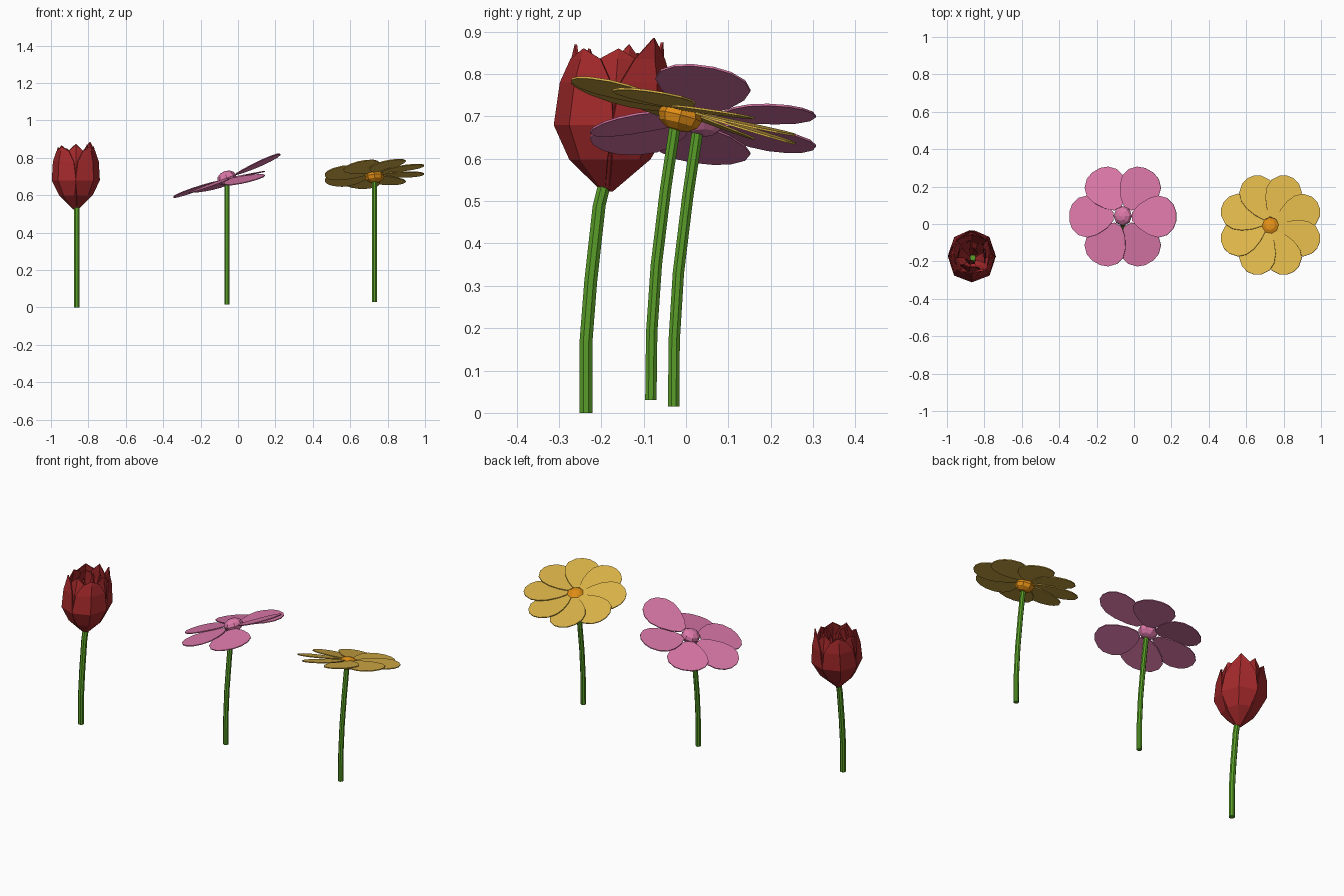
import bpy, bmesh, math
from mathutils import Vector, Matrix

if "Cube" in bpy.data.objects:
    bpy.data.objects.remove(bpy.data.objects["Cube"])


def material(name, col):
    m = bpy.data.materials.new(name)
    m.diffuse_color = (*col, 1)
    m.use_nodes = True
    m.node_tree.nodes["Principled BSDF"].inputs["Base Color"].default_value = m.diffuse_color
    return m


GREEN = material("stem green", (0.10, 0.34, 0.021))
RED = material("deep red", (0.37, 0.022, 0.024))
PINK = material("petal pink", (0.72, 0.19, 0.40))
YELLOW = material("petal yellow", (0.72, 0.46, 0.066))
ORANGE = material("centre orange", (0.75, 0.27, 0.008))


def finish(bm, name, mat, thickness=0):
    bmesh.ops.recalc_face_normals(bm, faces=bm.faces) if not thickness else None
    me = bpy.data.meshes.new(name)
    bm.to_mesh(me)
    bm.free()
    me.materials.append(mat)
    ob = bpy.data.objects.new(name, me)
    bpy.context.collection.objects.link(ob)
    if thickness:
        s = ob.modifiers.new("thickness", "SOLIDIFY")
        s.thickness = thickness
        s.offset = 0
    return ob


def stem(name, x, path, r, sides=8):
    """Faceted tube through (y, z) points."""
    bm = bmesh.new()
    rings = []
    for y, z in path:
        rings.append([bm.verts.new((x + r * math.cos(a), y + r * math.sin(a), z))
                      for a in (math.tau * (i + 0.5) / sides for i in range(sides))])
    for lo, hi in zip(rings, rings[1:]):
        for i in range(sides):
            j = (i + 1) % sides
            bm.faces.new((lo[i], lo[j], hi[j], hi[i]))
    bm.faces.new(rings[0][::-1])
    bm.faces.new(rings[-1])
    finish(bm, name, GREEN)


def centre(name, loc, r, flat, tilt, mat):
    bm = bmesh.new()
    m = Matrix.Translation(loc) @ Matrix.Rotation(tilt[0], 4, 'X') @ \
        Matrix.Rotation(tilt[1], 4, 'Y') @ Matrix.Diagonal((1, 1, flat, 1))
    bmesh.ops.create_uvsphere(bm, u_segments=8, v_segments=6, radius=r, matrix=m)
    finish(bm, name, mat)


def flat_petal(name, c, angle, outline, slope, twist, mat):
    """Rounded flat petal; slope = rise along x and y, twist = rise across."""
    bm = bmesh.new()
    d = Vector((math.cos(angle), math.sin(angle)))
    n = Vector((-d.y, d.x))
    pts = [(r, -w) for r, w in outline] + [(r, w) for r, w in reversed(outline)]
    vs = []
    for r, w in pts:
        p = d * r + n * w
        z = slope[0] * p.x + slope[1] * p.y + twist * w
        vs.append(bm.verts.new((c[0] + p.x, c[1] + p.y, c[2] + z)))
    bm.faces.new(vs)
    finish(bm, name, mat, 0.005)


def cup_petal(name, c, angle, radial, dz, top):
    """Pointed, folded petal of the red bud."""
    rows = [(0.012, 0.525, 25), (0.095, 0.60, 42), (0.138, 0.68, 46),
            (0.132, 0.78, 40), (0.118, 0.835, 25)]
    bm = bmesh.new()

    def vert(r, z, a):
        y = r * radial * 1.08 * math.sin(a) + 0.08 * (z - 0.70)
        return bm.verts.new((c[0] + r * radial * math.cos(a), c[1] + y, z))

    grid = []
    for r, z, h in rows:
        h = math.radians(h)
        zz = z + dz * (z - 0.525) / 0.3
        grid.append([vert(r * (1 if k == 0 else 0.96), zz, angle + k * h) for k in (-1, 0, 1)])
    for lo, hi in zip(grid, grid[1:]):
        for i in (0, 1):
            bm.faces.new((lo[i], lo[i + 1], hi[i + 1], hi[i]))
    tip = vert(0.112, top, angle)
    for i in (0, 1):
        bm.faces.new((grid[-1][i], grid[-1][i + 1], tip))
    finish(bm, name, RED, 0.006)


# Stems
stem("red_flower_stem", -0.862,
     [(-0.236, 0), (-0.236, 0.17), (-0.225, 0.31), (-0.205, 0.49), (-0.180, 0.59)], 0.0165)
stem("pink_flower_stem", -0.06,
     [(-0.029, 0.015), (-0.028, 0.17), (-0.018, 0.33), (0.004, 0.51), (0.028, 0.67)], 0.0145)
stem("yellow_flower_stem", 0.73,
     [(-0.083, 0.03), (-0.081, 0.19), (-0.070, 0.35), (-0.048, 0.53), (-0.024, 0.69)], 0.0145)

# Red bud: nested rings of cupped petals
bud = (-0.867, -0.172)
for ring, (count, radial, dz, start, tops) in enumerate([
        (4, 0.95, 0.0, 45, (0.885, 0.865, 0.86, 0.86)),
        (4, 0.84, 0.0, 0, (0.86, 0.875, 0.855, 0.87)),
        (3, 0.58, 0.0, 20, (0.87, 0.85, 0.86)),
        (2, 0.28, -0.01, 70, (0.85, 0.84))]):
    for i in range(count):
        cup_petal(f"red_petal_{ring}_{i}", bud,
                  math.radians(start + 360 * i / count), radial, dz, tops[i])

# Pink flower: six petals leaning at different slopes
pc = (-0.06, 0.04, 0.69)
pink_outline = [(0.05, 0.022), (0.085, 0.062), (0.14, 0.098), (0.19, 0.112),
                (0.235, 0.100), (0.27, 0.066), (0.285, 0.025)]
pink_slopes = [(0.45, -0.13), (0.2, -0.02), (0.22, -0.16), (0.35, -0.10), (0.35, 0.05), (0.2, 0.16)]
for i, s in enumerate(pink_slopes):
    flat_petal(f"pink_petal_{i}", pc, math.radians(60 * i), pink_outline, s, 0, PINK)
centre("pink_flower_centre", (-0.06, 0.043, 0.692), 0.053, 0.72, (0, -0.35), PINK)

# Yellow flower: eight overlapping petals, tipped to the back
yc = (0.73, -0.006, 0.715)
yellow_outline = [(0.04, 0.022), (0.08, 0.056), (0.13, 0.084), (0.18, 0.096),
                  (0.225, 0.088), (0.262, 0.056), (0.278, 0.020)]
for i in range(8):
    flat_petal(f"yellow_petal_{i}", yc, math.radians(22.5 + 45 * i), yellow_outline,
               (0.08, -0.26), 0.12, YELLOW)
centre("yellow_flower_centre", (0.73, -0.014, 0.70), 0.053, 0.68, (-0.25, -0.08), ORANGE)
